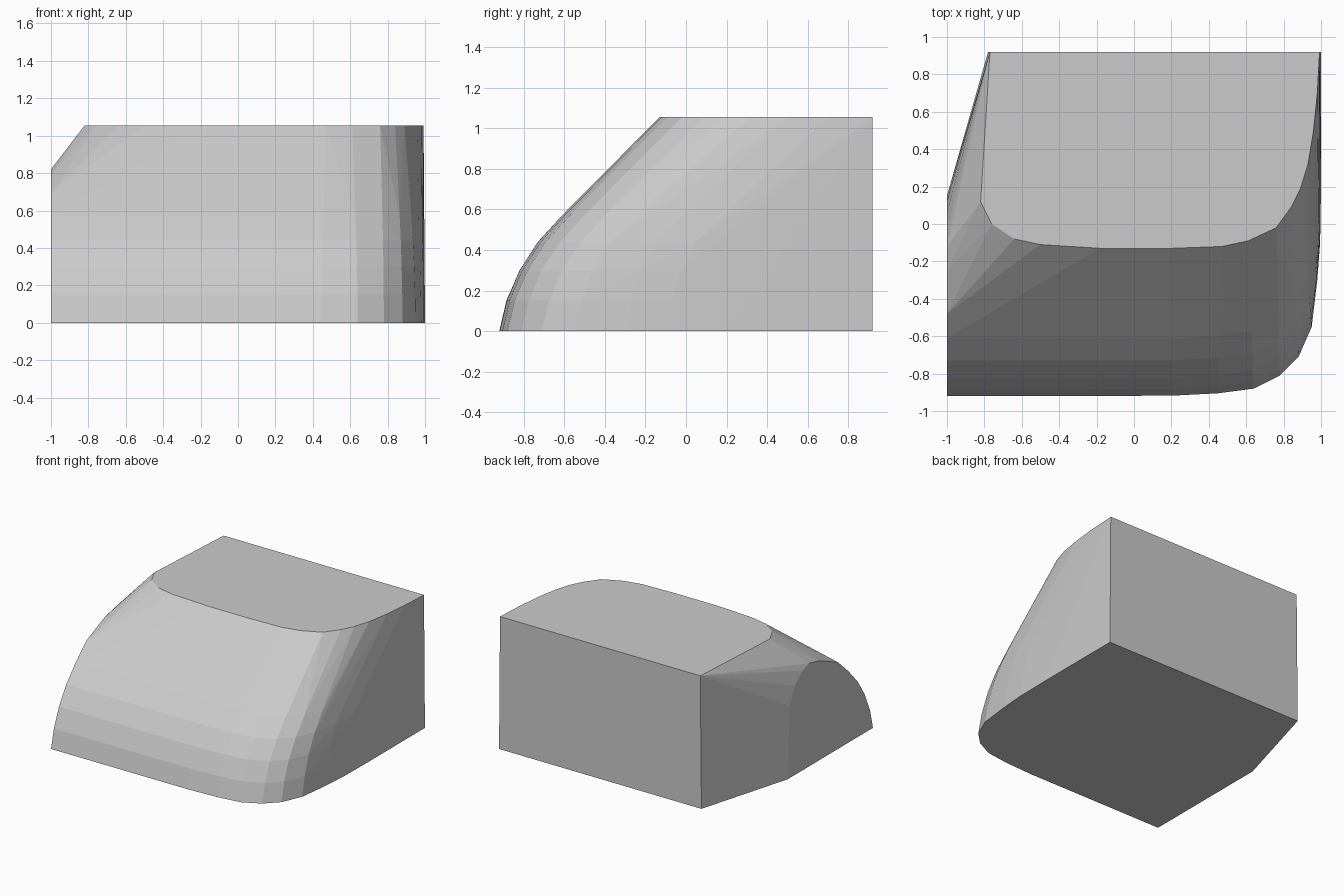
import bpy
import bmesh
import math
from mathutils import Vector

cube = bpy.data.objects.get("Cube")
if cube:
    bpy.data.objects.remove(cube, do_unlink=True)

HEIGHT = 1.055
BACK = 0.92

grey = bpy.data.materials.new("plain grey")
grey.use_nodes = True
grey.diffuse_color = (0.6, 0.6, 0.6, 1)
grey.node_tree.nodes["Principled BSDF"].inputs["Base Color"].default_value = (0.6, 0.6, 0.6, 1)

# Matching outlines of the front and rounded right corner at base and top
base = [(0, -.92), (.2, -.918), (.45, -.905), (.64, -.88), (.78, -.81),
        (.88, -.71), (.95, -.55), (.98, -.3), (.995, -.1), (1, .2)]
top = [(-.18, -.13), (.2, -.13), (.47, -.12), (.61, -.09), (.76, -.02),
       (.84, .09), (.89, .19), (.93, .32), (.96, .5), (.98, .7)]

# Curved front slope: height and how far the outline has moved to the top one
slope = [(0, 0), (.15, .045), (.3, .125), (.44, .24), (.57, .39), (HEIGHT, 1)]

points = []
for z, s in slope:
    for a, b in zip(base, top):
        p = Vector(a).lerp(Vector(b), s)
        points.append((p.x, p.y, z))

# Flat left end with its arched edge
arch = [(-.92, 0), (-.885, .15), (-.82, .3), (-.73, .44), (-.61, .57),
        (-.48, .69), (-.25, .79), (-.12, .82), (-.04, .793), (.06, .71),
        (.125, .576), (.15, 0)]
points += [(-1, y, z) for y, z in arch]

# Left corner of the top face
points += [(x, y, HEIGHT) for x, y in
           [(-.82, .12), (-.76, 0), (-.64, -.08), (-.5, -.11)]]

# Upright back face
points += [(-.78, BACK, 0), (1, BACK, 0), (-.77, BACK, HEIGHT), (.992, BACK, HEIGHT)]

# Wrap the sections into one convex body
bm = bmesh.new()
for p in points:
    bm.verts.new(p)
hull = bmesh.ops.convex_hull(bm, input=bm.verts[:])
loose = {g for g in hull["geom_interior"] + hull["geom_unused"]
         if isinstance(g, bmesh.types.BMVert)}
bmesh.ops.delete(bm, geom=list(loose), context="VERTS")
bmesh.ops.dissolve_limit(bm, angle_limit=math.radians(1),
                         verts=bm.verts[:], edges=bm.edges[:])
bmesh.ops.recalc_face_normals(bm, faces=bm.faces[:])

mesh = bpy.data.meshes.new("rounded_block")
bm.to_mesh(mesh)
bm.free()
mesh.materials.append(grey)
block = bpy.data.objects.new("rounded_block", mesh)
bpy.context.collection.objects.link(block)
